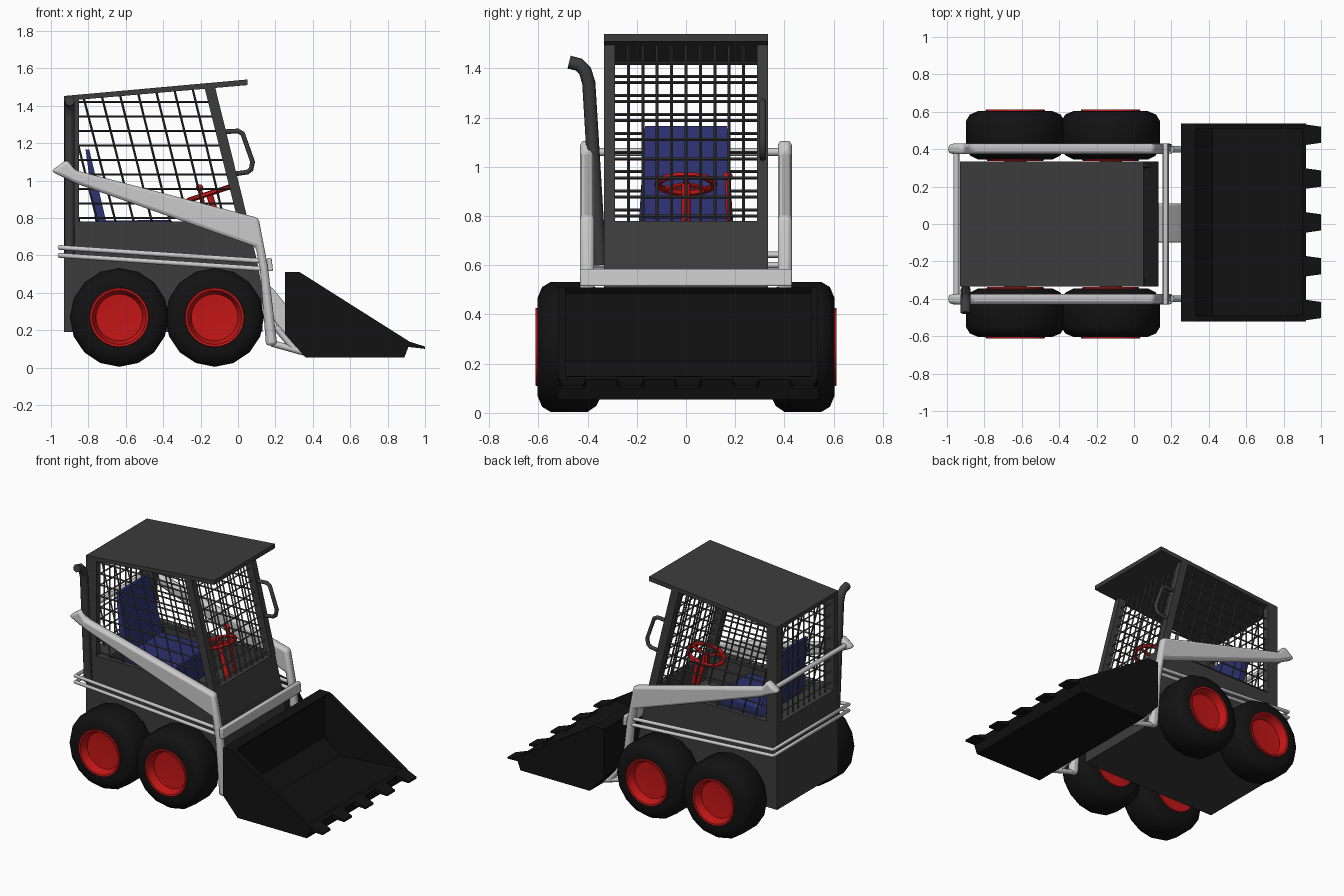
import bpy, bmesh, math
from mathutils import Vector

if "Cube" in bpy.data.objects:
    bpy.data.objects.remove(bpy.data.objects["Cube"])


def material(name, r, g, b):
    m = bpy.data.materials.new(name)
    m.diffuse_color = (r, g, b, 1)
    m.use_nodes = True
    m.node_tree.nodes["Principled BSDF"].inputs["Base Color"].default_value = m.diffuse_color
    return m


DARK = material("dark_grey", 0.045, 0.045, 0.045)
BLACK = material("black", 0.006, 0.006, 0.006)
RED = material("red", 0.55, 0.008, 0.008)
BLUE = material("blue", 0.025, 0.03, 0.16)
LIGHT = material("light_grey", 0.6, 0.6, 0.6)


def smooth(ob, angle=35):
    bpy.ops.object.select_all(action='DESELECT')
    ob.select_set(True)
    bpy.context.view_layer.objects.active = ob
    bpy.ops.object.shade_smooth_by_angle(angle=math.radians(angle))


def finish(name, bm, mat):
    bmesh.ops.recalc_face_normals(bm, faces=bm.faces)
    me = bpy.data.meshes.new(name)
    bm.to_mesh(me)
    bm.free()
    ob = bpy.data.objects.new(name, me)
    bpy.context.collection.objects.link(ob)
    me.materials.append(mat)
    return ob


def prism(name, pts, y0, y1, mat, bevel=0):
    """Side (x, z) outline extruded along y."""
    bm = bmesh.new()
    a = [bm.verts.new((x, y0, z)) for x, z in pts]
    b = [bm.verts.new((x, y1, z)) for x, z in pts]
    bm.faces.new(a)
    bm.faces.new(b)
    n = len(pts)
    for i in range(n):
        bm.faces.new((a[i], a[(i + 1) % n], b[(i + 1) % n], b[i]))
    ob = finish(name, bm, mat)
    if bevel:
        mod = ob.modifiers.new("bevel", 'BEVEL')
        mod.width, mod.segments = bevel, 2
        smooth(ob)
    return ob


def tubes(name, paths, r, mat, res=2, cyclic=False):
    """Round bars along polylines, joined in one mesh."""
    cu = bpy.data.curves.new(name, 'CURVE')
    cu.dimensions = '3D'
    cu.bevel_depth, cu.bevel_resolution, cu.use_fill_caps = r, res, True
    for path in paths:
        sp = cu.splines.new('POLY')
        sp.points.add(len(path) - 1)
        for p, co in zip(sp.points, path):
            p.co = (*co, 1)
        sp.use_cyclic_u = cyclic
    cu.materials.append(mat)
    ob = bpy.data.objects.new(name, cu)
    bpy.context.collection.objects.link(ob)
    bpy.ops.object.select_all(action='DESELECT')
    ob.select_set(True)
    bpy.context.view_layer.objects.active = ob
    bpy.ops.object.convert(target='MESH')
    ob = bpy.context.view_layer.objects.active
    smooth(ob, 50)
    return ob


def lathe(name, prof, x, z, side, mat, n=16):
    """Profile of (y, radius) spun around a y axis."""
    bm = bmesh.new()
    vs = [bm.verts.new((0, y, r)) for y, r in prof]
    es = [bm.edges.new(p) for p in zip(vs, vs[1:])]
    bmesh.ops.spin(bm, geom=vs + es, axis=(0, 1, 0), cent=(0, 0, 0),
                   angle=math.tau, steps=n, use_duplicate=False)
    bmesh.ops.remove_doubles(bm, verts=bm.verts, dist=1e-4)
    for v in bm.verts:
        v.co = (v.co.x + x, v.co.y * side, v.co.z + z)
    ob = finish(name, bm, mat)
    smooth(ob, 40)
    return ob


# wheels
TIRE = [(.345, .15), (.345, .2), (.365, .24), (.4, .264), (.55, .264),
        (.585, .243), (.603, .2), (.603, .15)]
RIM = [(.338, 0), (.338, .15), (.36, .16), (.6, .16), (.612, .157), (.61, .145), (.56, .125), (.55, 0)]
for s in (1, -1):
    for x in (-.635, -.125):
        lathe("tire", TIRE, x, .268, s, BLACK)
        lathe("wheel_rim", RIM, x, .268, s, RED, 24)
for x in (-.635, -.125):
    tubes("axle", [[(x, -.36, .268), (x, .36, .268)]], .06, DARK)

# body: hull, sill panels around the cab, rear deck
W = .333
prism("hull", [(-.93, .19), (.13, .19), (.13, .42), (.1, .58), (-.93, .58)], -W, W, DARK)
for s in (1, -1):
    prism("side_panel", [(-.93, .58), (.1, .58), (.05, .78), (-.93, .78)], s * W, s * (W - .03), DARK)
prism("front_panel", [(.065, .58), (.1, .58), (.05, .78), (.015, .78)], -W + .03, W - .03, DARK)
prism("rear_deck", [(-.93, .58), (-.78, .58), (-.78, .78), (-.93, .78)], -W + .03, W - .03, DARK)

# cab posts and roof
for s in (1, -1):
    prism("rear_post", [(-.93, .78), (-.85, .78), (-.85, 1.45), (-.93, 1.44)], s * W, s * (W - .045), DARK)
    prism("front_post", [(0, .78), (.055, .78), (-.125, 1.51), (-.18, 1.5)], s * W, s * (W - .045), DARK)
prism("roof", [(-.93, 1.425), (.05, 1.51), (.05, 1.54), (-.93, 1.452)], -W, W, DARK)


# wire screens
def roof_z(x):
    return 1.43 + (x + .93) * .087


def front_x(z):
    return .025 - (z - .78) * .25


levels = [.8 + .0775 * i for i in range(9)]
side, front, rear = [], [], []
for s in (1, -1):
    y = s * .312
    side += [[(-.87, y, z), (front_x(z), y, z)] for z in levels]
    for i in range(9):
        x = -.07 - .097 * i
        z0 = .77
        xt = x - .25 * .69
        if xt < -.87:
            t = (x + .87) / .25
            side.append([(x, y, z0), (-.87, y, z0 + t)])
        else:
            side.append([(x, y, z0), (xt, y, roof_z(xt))])
for i in range(-4, 5):
    y = i * .0585
    front.append([(front_x(.77), y, .77), (front_x(1.5), y, 1.5)])
    rear.append([(-.9, y, .77), (-.9, y, 1.44)])
front += [[(front_x(z), -.3, z), (front_x(z), .3, z)] for z in levels]
rear += [[(-.9, -.3, z + .025), (-.9, .3, z + .025)] for z in levels[:-1]]
for name, paths in (("side_screen", side), ("front_screen", front), ("rear_screen", rear)):
    tubes(name, paths, .006, DARK, 0)

# seat
prism("seat_cushion", [(-.74, .58), (-.36, .58), (-.35, .79), (-.74, .785)], -.19, .19, BLUE, .015)
back = prism("seat_back", [(-.76, .76), (-.7, .76), (-.795, 1.165), (-.815, 1.165)], -.192, .192, BLUE)
for v in back.data.vertices:
    if v.co.z > 1.1:
        v.co.y *= .87

# steering wheel, column and lever
c, tilt = Vector((-.155, 0, .93)), math.radians(18)
ring = [c + .115 * Vector((math.cos(a) * math.cos(tilt), math.sin(a), math.cos(a) * math.sin(tilt)))
        for a in [math.tau * i / 20 for i in range(20)]]
tubes("steering_wheel", [ring], .014, RED, 1, True)
tubes("steering_spokes", [[c, ring[i]] for i in (0, 7, 13)], .01, RED, 1)
tubes("steering_column", [[c, (-.04, 0, .58)]], .018, RED)
tubes("lever", [[(-.205, .17, .96), (-.13, .18, .58)]], .012, RED)
bpy.ops.mesh.primitive_uv_sphere_add(segments=12, ring_count=8, radius=.02, location=(-.205, .17, .96))
knob = bpy.context.object
knob.name = "lever_knob"
knob.data.materials.append(RED)
smooth(knob, 60)

# grab handle and exhaust pipe
tubes("grab_handle", [[(-.08, .312, 1.26), (0, .312, 1.265), (.025, .312, 1.25), (.078, .312, 1.1),
                       (.07, .312, 1.06), (.05, .312, 1.045), (-.02, .312, 1.035)]], .013, DARK)
tubes("exhaust_pipe", [[(-.9, -.35, .6), (-.9, -.378, 1.06), (-.9, -.395, 1.34),
                        (-.9, -.41, 1.39), (-.9, -.435, 1.415), (-.9, -.475, 1.425)]], .027, DARK)

# lift arms with cross bar
ARM = [(-1, 1.05), (-.915, 1.113), (-.87, 1.055), (.11, .8), (.16, .54), (.21, .12), (.15, .115),
       (.12, .5), (.095, .645), (-.87, .985), (-.93, 1.015)]
for s in (1, -1):
    prism("lift_arm", ARM, s * .373, s * .43, LIGHT, .018)
    tubes("bucket_link", [[(.18, s * .4, .13), (.36, s * .4, .08)],
                          [(.2, s * .4, .22), (.3, s * .4, .1)]], .018, LIGHT)
tubes("arm_cross_bar", [[(-.95, -.4, 1.06), (-.95, .4, 1.06)]], .016, LIGHT)

# side rails wrapping round the rear, front cross plate
tubes("guard_rails", [[(.165, -.41, z - .075), (-.955, -.41, z), (-.955, .41, z), (.165, .41, z - .075)]
                      for z in (.642, .6)], .013, LIGHT)
prism("front_cross_plate", [(.16, .515), (.187, .515), (.18, .585), (.153, .585)], -.43, .43, LIGHT, .006)

# tilt bracket between body and bucket
prism("tilt_bracket", [(.12, .4), (.16, .44), (.19, .42), (.27, .32), (.27, .13), (.22, .2)], -.1, .11, LIGHT, .01)

# bucket: shell, end plates, teeth
B0, B1 = -.52, .537
prism("bucket_shell", [(.25, .51), (.25, .18), (.36, .055), (.89, .055), (.92, .135), (.9, .147), (.42, .11),
                       (.31, .21), (.31, .485), (.33, .51)], B0, B1, BLACK)
END = [(.25, .51), (.25, .18), (.36, .055), (.89, .055), (.915, .14), (.33, .51)]
prism("bucket_end", END, B0, B0 + .03, BLACK)
prism("bucket_end", END, B1 - .03, B1, BLACK)
for i in range(5):
    yc = -.46 + i * .2343
    tooth = prism("bucket_tooth", [(.87, .115), (.88, .15), (1, .112), (1, .1)], yc - .06, yc + .06, BLACK)
    for v in tooth.data.vertices:
        if v.co.x > .95:
            v.co.y = yc + (v.co.y - yc) * .72
